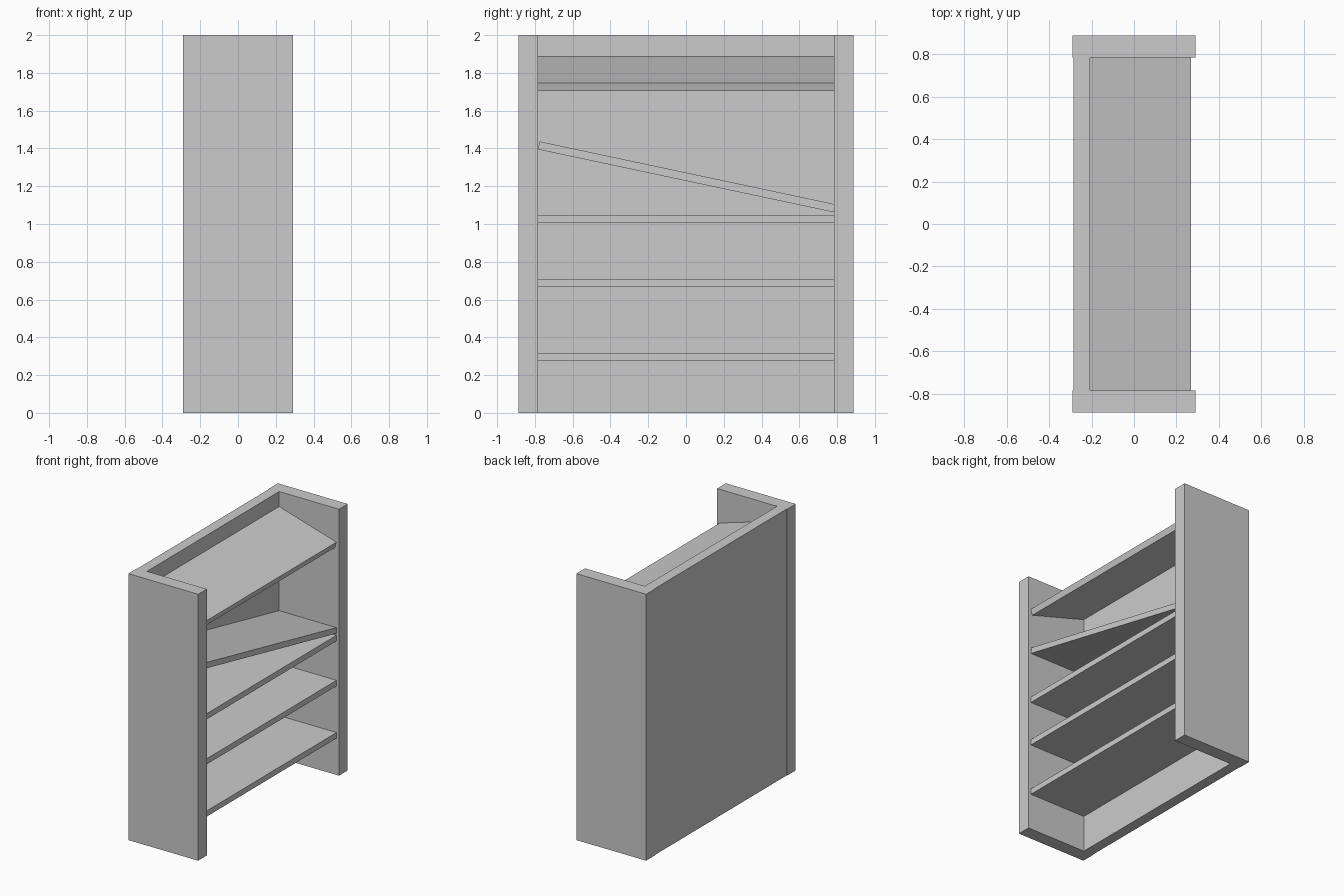
import bpy, math
from mathutils import Matrix, Vector

if "Cube" in bpy.data.objects:
    bpy.data.objects.remove(bpy.data.objects["Cube"])

T = 0.043            # shelf thickness
FRONT, BACK = 0.269, -0.207
INNER, OUTER = 0.784, 0.887


def box(name, lo, hi, pivot=None, angle=0, axis='X'):
    """Box between two corners, optionally tilted about a pivot point."""
    lo, hi = Vector(lo), Vector(hi)
    bpy.ops.mesh.primitive_cube_add(size=1)
    ob = bpy.context.object
    ob.name = ob.data.name = name
    m = Matrix.Translation((lo + hi) / 2) @ Matrix.Diagonal((*(hi - lo), 1))
    if pivot:
        p = Matrix.Translation(pivot)
        m = p @ Matrix.Rotation(math.radians(angle), 4, axis) @ m
    ob.data.transform(m)
    return ob


# Side panels
for name, s in (("left_side", -1), ("right_side", 1)):
    a, b = sorted((s * INNER, s * OUTER))
    box(name, (-0.29, a, 0), (0.29, b, 2))

# Back panel
box("back_panel", (-0.286, -INNER, 0), (BACK, INNER, 2))

# Level shelves
for i, z in enumerate((0.275, 0.667, 1.005)):
    box(f"level_shelf_{i + 1}", (BACK, -INNER, z), (FRONT, INNER, z + T))

# Shelf sloping sideways, measured from its high top corner
box("slanted_shelf", (BACK, 0, -T), (FRONT, 1.60, 0),
    pivot=(0, -0.775, 1.437), angle=-12.0, axis='X')

# Top display shelf sloping forward, measured from its front top edge
box("top_tilted_shelf", (-0.52, -INNER, -T - 0.003), (0, INNER, 0),
    pivot=(FRONT, 0, 1.747), angle=16.4, axis='Y')
